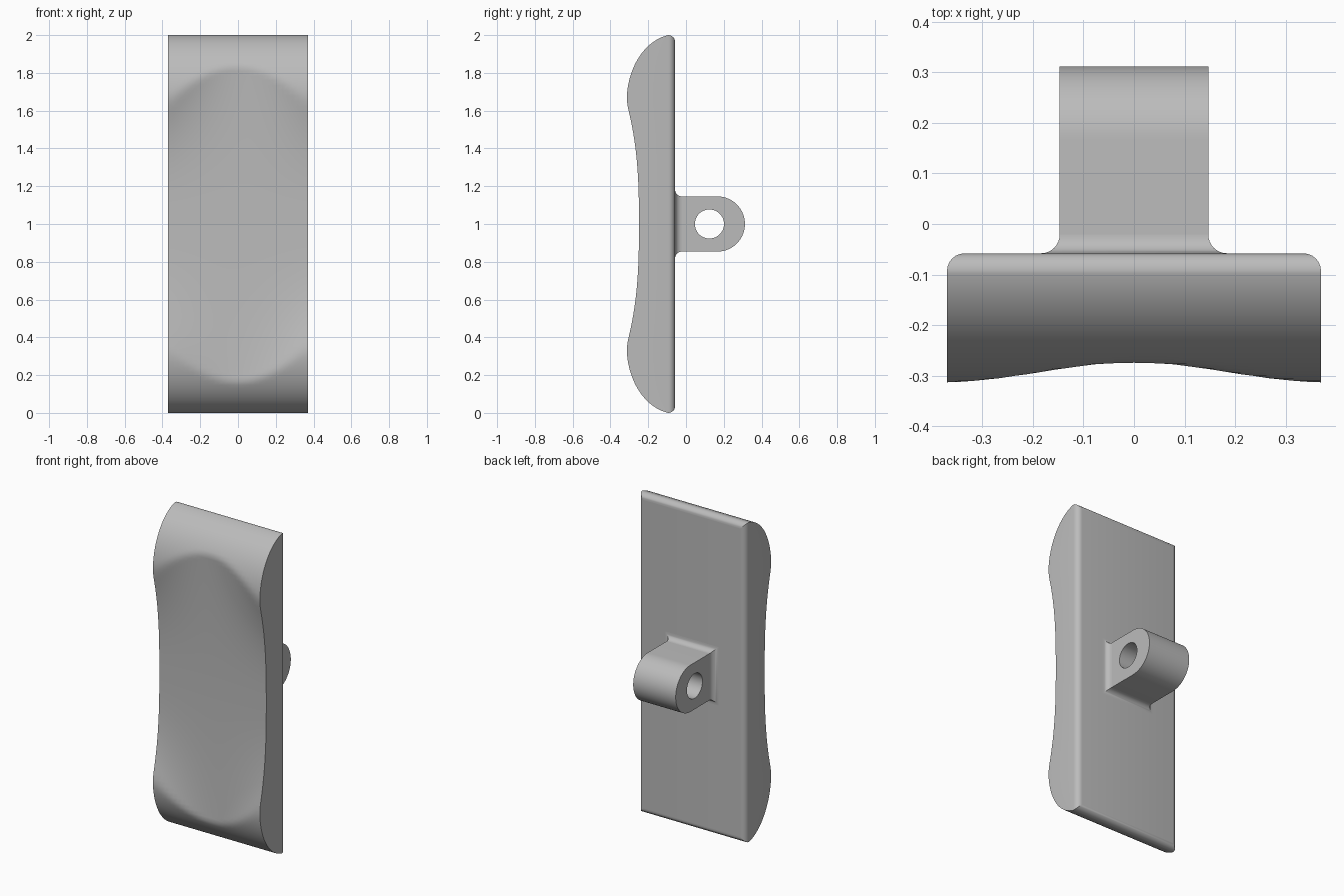
import bpy, bmesh
from math import sin, cos, pi, sqrt

cube = bpy.data.objects.get("Cube")
if cube:
    bpy.data.objects.remove(cube, do_unlink=True)

grey = bpy.data.materials.new("plain grey")
grey.use_nodes = True
grey.diffuse_color = (0.5, 0.5, 0.5, 1)
grey.node_tree.nodes["Principled BSDF"].inputs["Base Color"].default_value = (0.5, 0.5, 0.5, 1)

HALF_W, BACK, ROUND = 0.37, -0.058, 0.035
LUG_W, LUG_H, FILLET = 0.147, 0.146, 0.037


def finish(bm, name):
    bmesh.ops.remove_doubles(bm, verts=bm.verts, dist=1e-5)
    bmesh.ops.recalc_face_normals(bm, faces=bm.faces)
    mesh = bpy.data.meshes.new(name)
    bm.to_mesh(mesh)
    bm.free()
    mesh.materials.append(grey)
    obj = bpy.data.objects.new(name, mesh)
    bpy.context.collection.objects.link(obj)
    bpy.ops.object.select_all(action='DESELECT')
    obj.select_set(True)
    bpy.context.view_layer.objects.active = obj
    bpy.ops.object.shade_smooth_by_angle(angle=0.5)
    return obj


def front_y(x, z):
    """Rounded ends, cut by a dish that deepens across the width near each end."""
    d = abs(z - 1)
    t = (x / HALF_W) ** 2
    edge = 0.055 * (d / 0.6) ** 2.7
    middle = 0.026 * (d / 0.84) ** 2
    dish = -0.249 - middle - (edge - middle) * t
    e = max(0, d - 0.65) / 0.355
    end = -0.05 - 0.264 * sqrt(max(0, 1 - e * e))
    k = 0.003 + 0.009 * t
    blend = max(0, k - abs(dish - end)) ** 2 / (4 * k)
    return min(max(dish, end) + blend, BACK - ROUND)


# Pad: closed cross-sections stacked along the height
bm = bmesh.new()
ROWS, COLS, STEPS = 80, 28, 6
rows = []
for r in range(ROWS + 1):
    s = sin(pi * (r / ROWS - 0.5))
    z = 1 + s
    front = []
    for c in range(COLS + 1):
        x = HALF_W * (2 * c / COLS - 1)
        y = BACK - ROUND if r in (0, ROWS) else front_y(x, z)
        front.append(bm.verts.new((x, y, z)))
    sides = {-1: [], 1: []}
    for side, verts in sides.items():
        for i in range(STEPS + 1):
            a = pi / 2 * i / STEPS
            inset = ROUND * (1 - cos(a))
            verts.append(bm.verts.new((side * (HALF_W - inset), BACK - ROUND + ROUND * sin(a),
                                       1 + s * (1 - inset))))
    rows.append(front + sides[1] + sides[-1][::-1])
for low, high in zip(rows, rows[1:]):
    for i in range(len(low)):
        j = (i + 1) % len(low)
        bm.faces.new((low[i], low[j], high[j], high[i]))
for row in (rows[0], rows[-1]):
    right = row[COLS + 1:COLS + 2 + STEPS]
    left = row[COLS + 2 + STEPS:][::-1]
    bm.faces.new(row[:COLS + 1] + [right[1], left[1]])
    for i in range(1, STEPS):
        bm.faces.new((left[i], right[i], right[i + 1], left[i + 1]))
finish(bm, "pad")


# Lug: rounded side profile with a pin hole, extruded across the width
def loop(bm, points):
    verts = [bm.verts.new((-LUG_W, y, z)) for y, z in points]
    return [bm.edges.new((v, verts[i - 1])) for i, v in enumerate(verts)]


bm = bmesh.new()
outline = [(BACK, 1 - LUG_H)]
outline += [(0.166 + LUG_H * cos(a), 1 + LUG_H * sin(a))
            for a in (pi * (i / 32 - 0.5) for i in range(33))]
outline.append((BACK, 1 + LUG_H))
hole = [(0.124 + 0.077 * cos(i * pi / 24), 1 + 0.077 * sin(i * pi / 24)) for i in range(48)]
edges = loop(bm, outline) + loop(bm, hole)
bmesh.ops.triangle_fill(bm, use_beauty=True, edges=edges, normal=(-1, 0, 0))
out = bmesh.ops.extrude_face_region(bm, geom=bm.faces[:], use_keep_orig=True)
moved = [g for g in out["geom"] if isinstance(g, bmesh.types.BMVert)]
bmesh.ops.translate(bm, verts=moved, vec=(2 * LUG_W, 0, 0))
finish(bm, "lug")

# Fillet: mitred flare where the lug meets the pad
bm = bmesh.new()
rings = []
for i in range(9):
    a = pi / 2 * i / 8
    grow = FILLET * (1 - cos(a))
    rings.append([bm.verts.new((sx * (LUG_W + grow), BACK + FILLET * (1 - sin(a)),
                                1 + sz * (LUG_H + grow)))
                  for sx, sz in ((-1, -1), (1, -1), (1, 1), (-1, 1))])
for a, b in zip(rings, rings[1:]):
    for i in range(4):
        bm.faces.new((a[i], a[i - 1], b[i - 1], b[i]))
bm.faces.new(rings[0])
bm.faces.new(rings[-1])
finish(bm, "lug_fillet")
